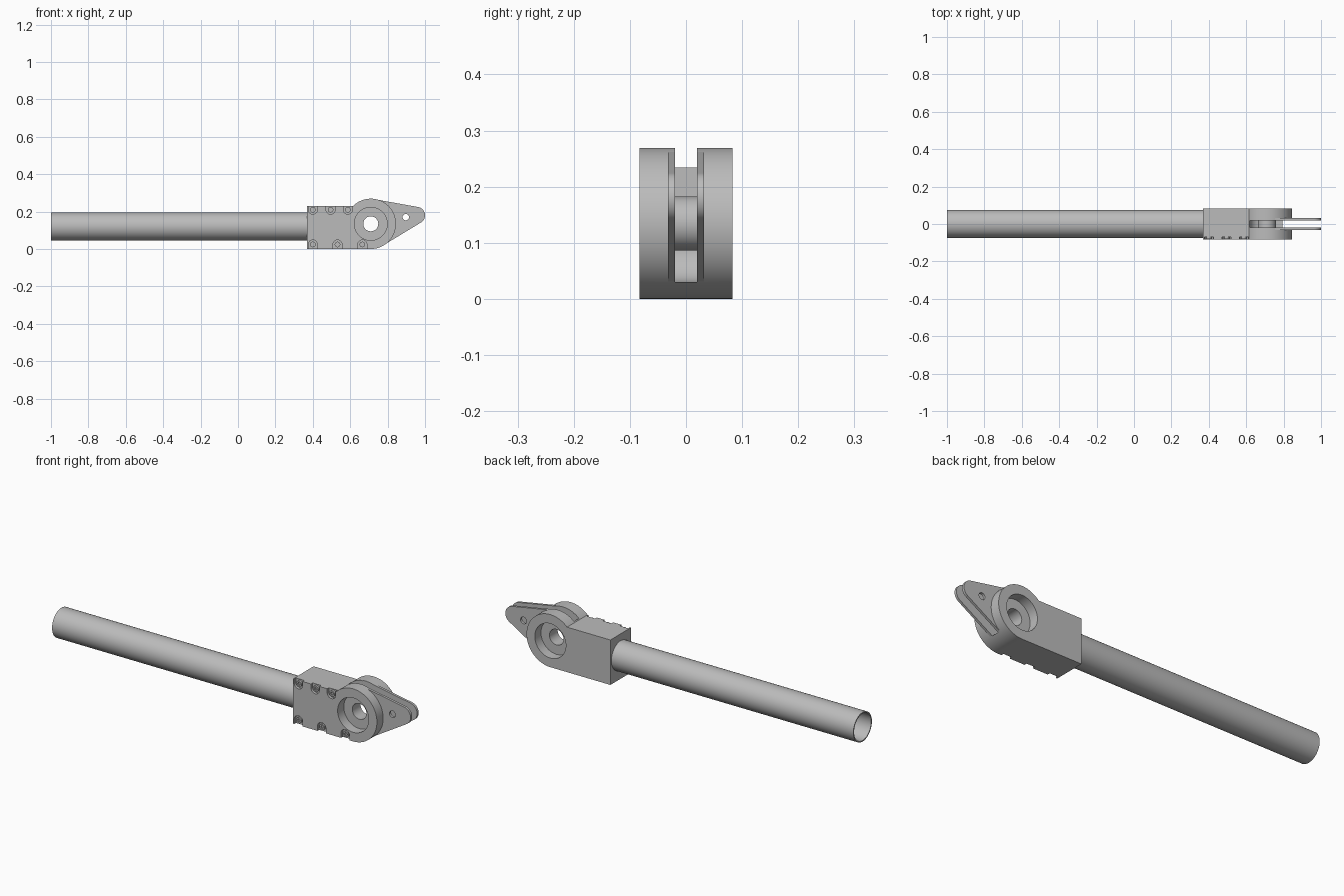
import bpy, bmesh
from math import sin, cos, pi, radians, acos, atan2, hypot

if "Cube" in bpy.data.objects:
    bpy.data.objects.remove(bpy.data.objects["Cube"])

grey = bpy.data.materials.new("machined grey")
grey.use_nodes = True
grey.diffuse_color = (0.5, 0.5, 0.5, 1)
grey.node_tree.nodes["Principled BSDF"].inputs["Base Color"].default_value = (0.5, 0.5, 0.5, 1)

HALF = 0.083                 # half width of the housing
PX, PZ, PR = 0.71, 0.1345, 0.1345   # pivot centre and cheek radius


def arc(x, z, r, a0, a1, n=32):
    return [(x + r * cos(a0 + (a1 - a0) * i / n), z + r * sin(a0 + (a1 - a0) * i / n))
            for i in range(n + 1)]


def circle(x, z, r, n=48):
    return arc(x, z, r, 0, 2 * pi, n)[:-1]


def prism(name, outline, y0, y1):
    """Extrude an x-z outline along y."""
    bm = bmesh.new()
    face = bm.faces.new([bm.verts.new((x, y0, z)) for x, z in outline])
    new = bmesh.ops.extrude_face_region(bm, geom=[face])["geom"]
    bmesh.ops.translate(bm, vec=(0, y1 - y0, 0),
                        verts=[g for g in new if isinstance(g, bmesh.types.BMVert)])
    bmesh.ops.recalc_face_normals(bm, faces=bm.faces)
    mesh = bpy.data.meshes.new(name)
    bm.to_mesh(mesh)
    bm.free()
    mesh.materials.append(grey)
    obj = bpy.data.objects.new(name, mesh)
    bpy.context.collection.objects.link(obj)
    return obj


def activate(obj):
    bpy.ops.object.select_all(action="DESELECT")
    obj.select_set(True)
    bpy.context.view_layer.objects.active = obj


def cut(obj, outline, y0, y1):
    cutter = prism("cutter", outline, y0, y1)
    mod = obj.modifiers.new("cut", "BOOLEAN")
    mod.operation, mod.solver, mod.object = "DIFFERENCE", "EXACT", cutter
    activate(obj)
    bpy.ops.object.modifier_apply(modifier=mod.name)
    bpy.data.objects.remove(cutter)


def smooth(obj):
    activate(obj)
    bpy.ops.object.shade_smooth_by_angle(angle=radians(30))


# Housing: square clamp block running into a round pivot end
top = 0.23
end_angle = pi - atan2(top - PZ, (PR ** 2 - (top - PZ) ** 2) ** 0.5)
housing = prism("housing", [(0.37, 0)] + arc(PX, PZ, PR, -pi / 2, end_angle, 64)
                + [(0.37, top)], -HALF, HALF)

# Slot between the cheeks, with a rounded floor
cut(housing, [(0.62, 0.4)] + arc(0.68, 0.09, 0.06, pi, 1.5 * pi, 12)
    + [(0.95, 0.03), (0.95, 0.4)], -0.02, 0.02)

# Bearing recesses on both sides and the pivot bore
for side in (-1, 1):
    cut(housing, circle(PX, PZ, 0.088), *sorted((side * 0.033, side * 0.1)))
cut(housing, circle(PX, PZ, 0.04), -0.2, 0.2)

# Screw pockets open to the top and bottom edges, with socket screws
screws = [(x, 0.21, 1) for x in (0.4, 0.495, 0.587)]
screws += [(x, 0.024, -1) for x in (0.4, 0.532, 0.665)]
for i, (x, z, s) in enumerate(screws):
    r = 0.024
    pocket = arc(x, z, r, 0, -s * pi, 16) + [(x - r, z + s * 0.06), (x + r, z + s * 0.06)]
    cut(housing, pocket, -0.1, -HALF + 0.014)
    screw = prism(f"screw_{i + 1}", circle(x, z, 0.015, 24), -HALF + 0.003, -HALF + 0.018)
    cut(screw, circle(x, z, 0.008, 6), -0.1, -HALF + 0.011)
    smooth(screw)
smooth(housing)

# Pair of lever plates: large round end tapering to a small tip
tx, tz, tr, br = 0.955, 0.18, 0.045, 0.133
axis = atan2(tz - PZ, tx - PX)
spread = acos((br - tr) / hypot(tx - PX, tz - PZ))
lever = (arc(tx, tz, tr, axis - spread, axis + spread, 24)
         + arc(PX, PZ, br, axis + spread, axis - spread + 2 * pi, 64))
for name, y0, y1 in (("front_lever_plate", -0.0325, -0.0198),
                     ("back_lever_plate", 0.0198, 0.0325)):
    plate = prism(name, lever, y0, y1)
    cut(plate, circle(PX, PZ, 0.04), -0.2, 0.2)
    cut(plate, circle(0.897, 0.17, 0.017, 32), -0.2, 0.2)
    smooth(plate)

# Spacer sleeve around the pivot bore
sleeve = prism("pivot_sleeve", circle(PX, PZ, 0.048), -0.022, 0.022)
cut(sleeve, circle(PX, PZ, 0.04), -0.2, 0.2)
smooth(sleeve)

# Long hollow tube clamped in the block
tube = prism("tube", circle(0, 0, 0.075, 64), -1.0, 0.38)
cut(tube, circle(0, 0, 0.069, 64), -1.1, 0.5)
tube.rotation_euler = (0, 0, -pi / 2)
tube.location = (0, 0, 0.12)
smooth(tube)
